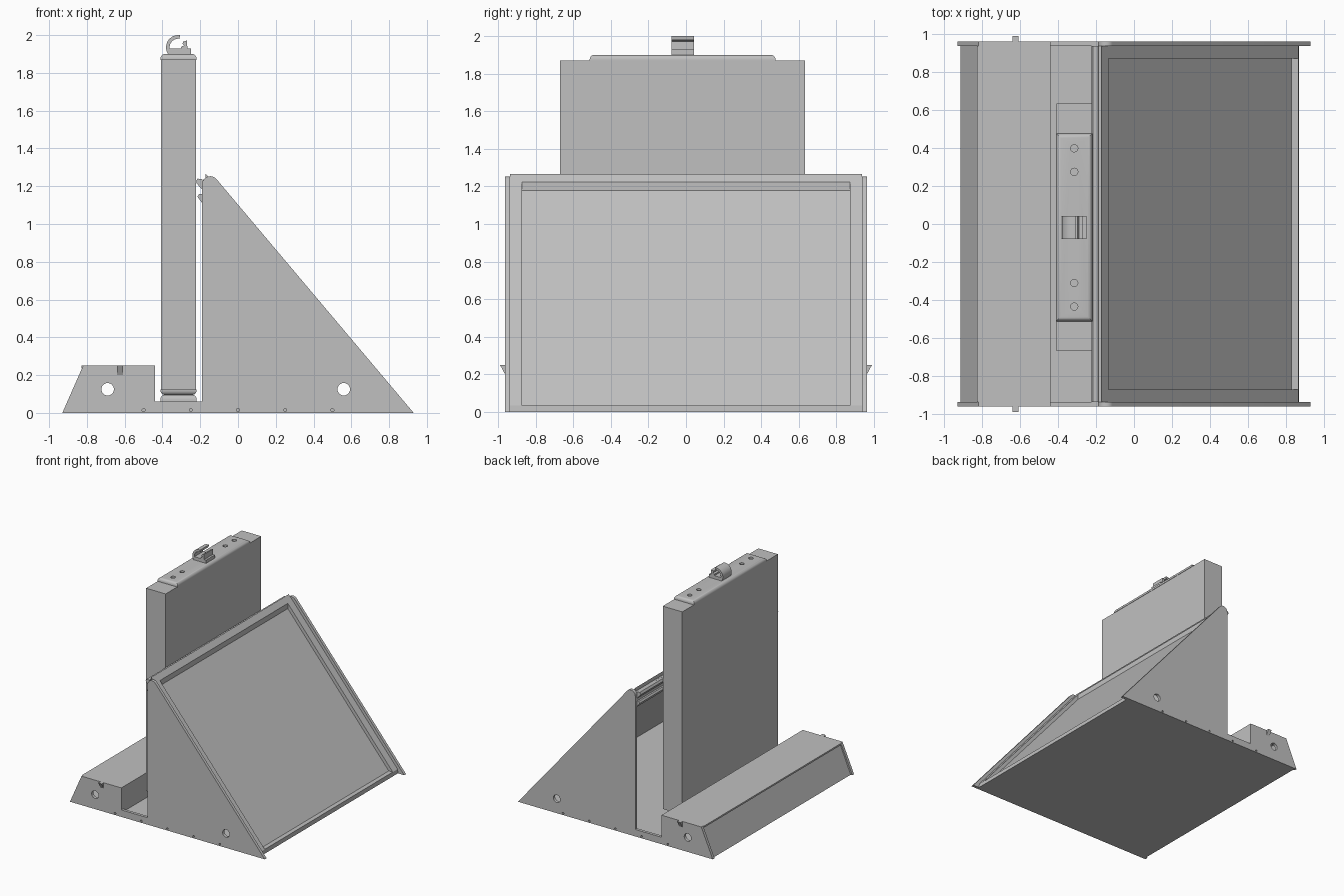
import bpy
import bmesh
from math import cos, sin, radians, pi

cube = bpy.data.objects.get("Cube")
if cube:
    bpy.data.objects.remove(cube, do_unlink=True)

grey = bpy.data.materials.new("light grey")
grey.use_nodes = True
grey.diffuse_color = (0.527, 0.527, 0.527, 1)
grey.node_tree.nodes["Principled BSDF"].inputs["Base Color"].default_value = grey.diffuse_color
parts = []


def add(name, mesh):
    obj = bpy.data.objects.new(name, mesh)
    bpy.context.collection.objects.link(obj)
    mesh.materials.clear()
    mesh.materials.append(grey)
    parts.append(obj)
    return obj


def evaluated_mesh(obj):
    dg = bpy.context.evaluated_depsgraph_get()
    return bpy.data.meshes.new_from_object(obj.evaluated_get(dg))


def arc(cx, cz, r, a0, a1, n=12):
    angles = [radians(a0 + (a1 - a0) * i / n) for i in range(n + 1)]
    return [(cx + r * cos(a), cz + r * sin(a)) for a in angles]


def circle(cx, cz, r, n=24):
    return arc(cx, cz, r, 0, 360, n)[:-1]


def prism(name, outline, y0, y1, holes=()):
    """Extrude an x-z outline, with optional holes, from y0 to y1."""
    curve = bpy.data.curves.new(name, 'CURVE')
    curve.dimensions = '2D'
    curve.fill_mode = 'BOTH'
    curve.extrude = (y1 - y0) / 2
    for loop in [outline, *holes]:
        spline = curve.splines.new('POLY')
        spline.points.add(len(loop) - 1)
        for point, (x, z) in zip(spline.points, loop):
            point.co = (x, z, 0, 1)
        spline.use_cyclic_u = True
    temp = bpy.data.objects.new(name + "_curve", curve)
    bpy.context.collection.objects.link(temp)
    mesh = evaluated_mesh(temp)
    bpy.data.objects.remove(temp, do_unlink=True)
    bm = bmesh.new()
    bm.from_mesh(mesh)
    bmesh.ops.remove_doubles(bm, verts=bm.verts, dist=1e-5)
    for v in bm.verts:
        x, z, d = v.co
        v.co = (x, (y0 + y1) / 2 - d, z)
    bmesh.ops.recalc_face_normals(bm, faces=bm.faces)
    bm.to_mesh(mesh)
    bm.free()
    return add(name, mesh)


def rect(x0, x1, z0, z1):
    return [(x0, z0), (x1, z0), (x1, z1), (x0, z1)]


def box(name, x0, x1, y0, y1, z0, z1, round_side=0, radius=0.025):
    """Box whose top (1) or bottom (-1) rim may be rounded."""
    bm = bmesh.new()
    bmesh.ops.create_cube(bm, size=1)
    for v in bm.verts:
        v.co = ((x0 + x1) / 2 + v.co.x * (x1 - x0),
                (y0 + y1) / 2 + v.co.y * (y1 - y0),
                (z0 + z1) / 2 + v.co.z * (z1 - z0))
    if round_side:
        rim = z1 if round_side > 0 else z0
        edges = [e for e in bm.edges if all(abs(v.co.z - rim) < 1e-5 for v in e.verts)]
        bmesh.ops.bevel(bm, geom=edges, offset=radius, segments=5, profile=0.5, affect='EDGES')
    mesh = bpy.data.meshes.new(name)
    bm.to_mesh(mesh)
    bm.free()
    return add(name, mesh)


# Slope geometry: height of the side plate's sloping edge at x
TOE, SLOPE = 0.93, 1.186


def slope_z(x, drop=0):
    return SLOPE * (TOE - x) - drop


def slope_x(z, drop=0):
    return TOE - (z + drop) / SLOPE


FRAME, RECESS, BACK = 0.04, 0.085, 0.11
FLOOR, IN, OUT = 0.035, 0.938, 0.963

# Side plates with round openings and a row of screw holes
side = [(-0.93, 0), (-0.82, 0.25), (-0.44, 0.25), (-0.44, 0.06), (-0.19, 0.06)]
side += arc(-0.147, 1.21, 0.043, 180, 40) + [(TOE, 0)]
holes = [circle(-0.69, 0.125, 0.033), circle(0.56, 0.125, 0.033)]
holes += [circle(0.25 * i, 0.015, 0.008, 12) for i in range(-2, 3)]
for label, s in (("left", 1), ("right", -1)):
    y0, y1 = sorted((s * IN, s * OUT))
    prism(label + "_side_plate", side, y0, y1, holes)

    # Raised border along each side of the sloping panel
    y0, y1 = sorted((s * 0.872, s * IN))
    prism(label + "_panel_border",
          [(-0.165, slope_z(-0.165, FRAME)), (-0.165, slope_z(-0.165, BACK)),
           (slope_x(FLOOR, BACK), FLOOR), (slope_x(FLOOR, FRAME), FLOOR)], y0, y1)

    # Wedge catch on the outside of each plate
    catch = box(label + "_catch", -0.64, -0.608, *sorted((s * OUT, s * 0.99)), 0.2, 0.25)
    for v in catch.data.vertices:
        if v.co.z < 0.21:
            v.co.y = s * OUT

# Floor
prism("floor", [(-0.915, 0), (0.87, 0), (slope_x(FLOOR, FRAME), FLOOR), (-0.9, FLOOR)], -IN, IN)

# Recessed sloping panel with its top border
prism("sloping_panel",
      [(-0.15, slope_z(-0.15, RECESS)), (-0.15, slope_z(-0.15, BACK)),
       (slope_x(FLOOR, BACK), FLOOR), (slope_x(FLOOR, RECESS), FLOOR)], -0.872, 0.872)
prism("panel_top_border",
      [(-0.172, slope_z(-0.172, FRAME)), (-0.172, slope_z(-0.172, BACK)),
       (-0.135, slope_z(-0.135, BACK)), (-0.135, slope_z(-0.135, FRAME))], -IN, IN)

# Rear cross rails behind the top of the panel
prism("rear_top_strip", rect(-0.186, -0.168, 1.12, 1.235), -IN, IN)
prism("upper_rail", [(-0.225, 1.222), (-0.19, 1.182), (-0.18, 1.2), (-0.19, 1.238), (-0.215, 1.24)], -IN, IN)
prism("lower_rail", [(-0.215, 1.145), (-0.188, 1.108), (-0.18, 1.13), (-0.19, 1.16), (-0.205, 1.16)], -IN, IN)

# Hollow low trough box: sloping face, lid and inner wall
prism("trough_slope", [(-0.915, 0), (-0.895, 0), (-0.795, 0.236), (-0.815, 0.236)], -IN, IN)
prism("trough_lid", rect(-0.828, -0.44, 0.236, 0.25), -IN, IN)
prism("trough_wall", rect(-0.455, -0.44, FLOOR, 0.236), -IN, IN)

# Upright slab, its end caps and cradle
X0, X1, YC = -0.408, -0.222, -0.018
box("upright_slab", X0, X1, YC - 0.652, YC + 0.652, 0.12, 1.87)
cap = box("top_cap", X0 - 0.003, X1 + 0.003, YC - 0.495, YC + 0.495, 1.868, 1.9, 1)
box("bottom_cap", X0 - 0.003, X1 + 0.003, YC - 0.495, YC + 0.495, 0.095, 0.125, -1)
box("cradle", X0 - 0.003, X1 + 0.003, YC - 0.495, YC + 0.495, FLOOR, 0.096, 1)

# Screw holes in the top cap
bm = bmesh.new()
for dy in (-0.417, -0.293, 0.293, 0.417):
    ring = bmesh.ops.create_cone(bm, cap_ends=True, segments=24, radius1=0.019, radius2=0.019, depth=0.04)
    bmesh.ops.translate(bm, verts=ring["verts"], vec=(-0.315, YC + dy, 1.9))
cutter_mesh = bpy.data.meshes.new("hole_cutter")
bm.to_mesh(cutter_mesh)
bm.free()
cutter = bpy.data.objects.new("hole_cutter", cutter_mesh)
bpy.context.collection.objects.link(cutter)
cutter.hide_render = True
cut = cap.modifiers.new("holes", 'BOOLEAN')
cut.operation, cut.solver, cut.object = 'DIFFERENCE', 'EXACT', cutter
bpy.context.view_layer.update()
cut_mesh = evaluated_mesh(cap)
cap.modifiers.clear()
cap.data = cut_mesh
cap.data.materials.clear()
cap.data.materials.append(grey)
bpy.data.objects.remove(cutter, do_unlink=True)

# Hook on top
HY = (YC - 0.06, YC + 0.06)
prism("hook_base", rect(-0.365, -0.25, 1.898, 1.928), *HY)
prism("hook_curl", arc(-0.316, 1.935, 0.065, 82, 215, 16) + arc(-0.316, 1.935, 0.046, 215, 82, 16), *HY)
prism("hook_spur", [(-0.302, 1.926), (-0.3, 1.94), (-0.284, 1.945), (-0.294, 1.955),
                    (-0.29, 1.965), (-0.27, 1.972), (-0.268, 1.926)], *HY)

# Smooth shading on curved parts, keeping edges sharp
bpy.ops.object.select_all(action='DESELECT')
for obj in parts:
    obj.select_set(True)
bpy.context.view_layer.objects.active = parts[0]
bpy.ops.object.shade_smooth_by_angle(angle=pi / 6)
